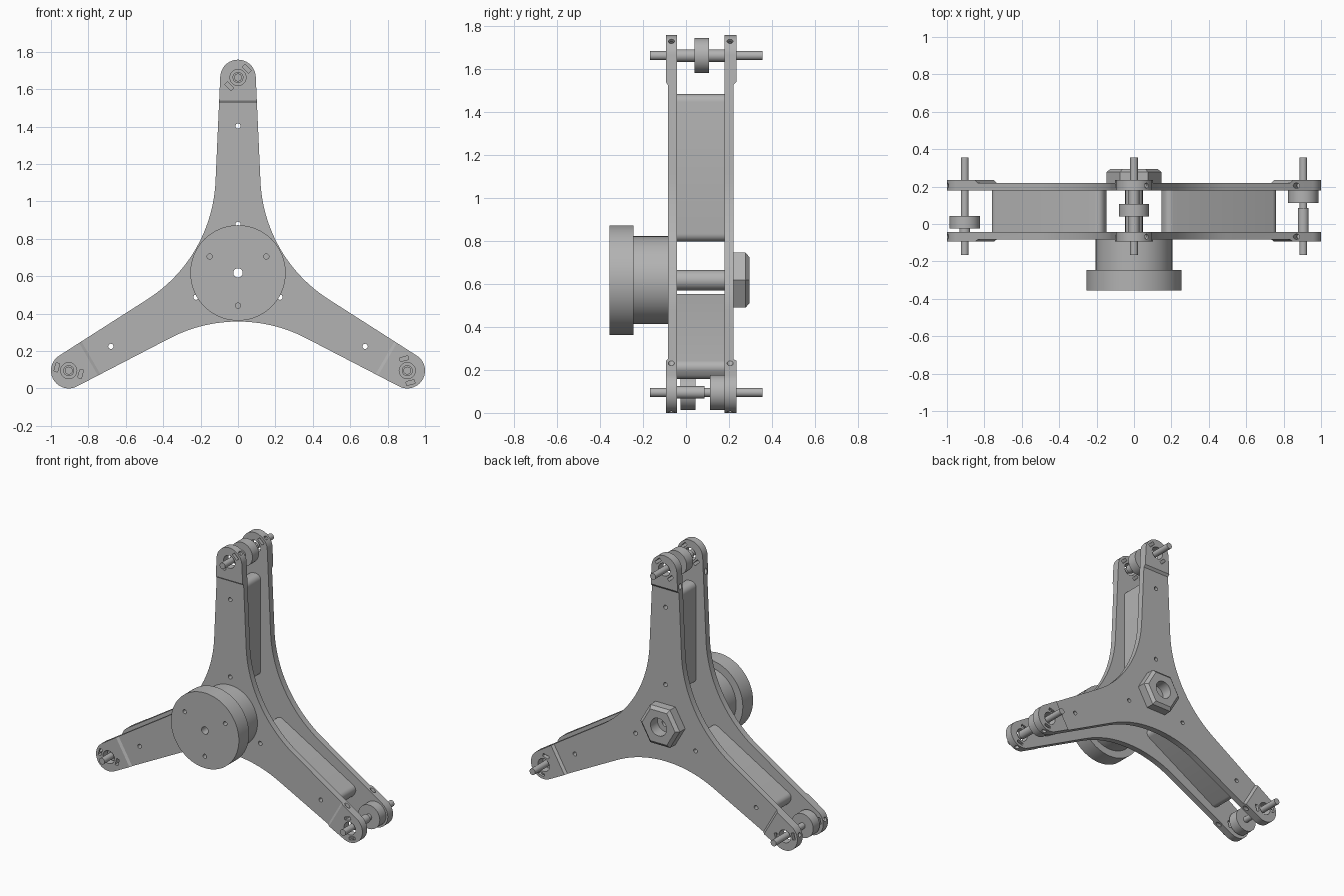
import bpy, bmesh, math
from math import cos, sin, radians, pi
from mathutils import Matrix

cube = bpy.data.objects.get("Cube")
if cube:
    bpy.data.objects.remove(cube, do_unlink=True)

HUB = 0.6175          # height of the hub axis
ARM = 1.045           # hub axis to axle axis
TIP = 0.095           # arm tip radius
TAPER = radians(2.4)
ARMS = {"top": radians(90), "right": radians(210), "left": radians(330)}

metal = bpy.data.materials.new("plain_grey")
metal.use_nodes = True
metal.diffuse_color = (0.45, 0.45, 0.45, 1)
metal.node_tree.nodes["Principled BSDF"].inputs["Base Color"].default_value = (0.45, 0.45, 0.45, 1)


def place(angle, along, side=0.0):
    """Point in the x-z plane, measured along and across an arm."""
    return (along * cos(angle) - side * sin(angle),
            HUB + along * sin(angle) + side * cos(angle))


def arc(cx, cz, r, a0, a1, n):
    return [(cx + r * cos(a0 + (a1 - a0) * i / n), cz + r * sin(a0 + (a1 - a0) * i / n))
            for i in range(n + 1)]


def circle(r, centre=(0, HUB), n=48):
    return arc(*centre, r, 0, 2 * pi, n)[:-1]


def loft(bm, sections):
    """Capped solid through matching x-z outlines at given y positions."""
    rings = [[bm.verts.new((x, y, z)) for x, z in pts] for y, pts in sections]
    faces = [bm.faces.new(rings[0]), bm.faces.new(rings[-1])]
    for a, b in zip(rings, rings[1:]):
        for i in range(len(a)):
            j = (i + 1) % len(a)
            faces.append(bm.faces.new((a[i], a[j], b[j], b[i])))
    bmesh.ops.recalc_face_normals(bm, faces=faces)


def turned(bm, steps, centre=(0, HUB), n=48):
    loft(bm, [(y, circle(r, centre, n)) for y, r in steps])


def finish(bm, name):
    mesh = bpy.data.meshes.new(name)
    bm.to_mesh(mesh)
    bm.free()
    mesh.materials.append(metal)
    ob = bpy.data.objects.new(name, mesh)
    bpy.context.collection.objects.link(ob)
    return ob


def select(ob):
    bpy.ops.object.select_all(action='DESELECT')
    ob.select_set(True)
    bpy.context.view_layer.objects.active = ob


def cut(ob, *cutters):
    select(ob)
    for cutter in cutters:
        mod = ob.modifiers.new("cut", 'BOOLEAN')
        mod.operation, mod.solver, mod.object = 'DIFFERENCE', 'EXACT', cutter
        bpy.ops.object.modifier_apply(modifier=mod.name)


def smooth(ob):
    select(ob)
    bpy.ops.object.shade_smooth_by_angle(angle=radians(30))


# Cutters: bolt holes, axle holes, clamp slots, set-screw holes
bolts, bores, slots, screws = (bmesh.new() for _ in range(4))
turned(bores, [(-1, 0.025), (1, 0.025)], n=24)
for a in ARMS.values():
    for r in (0.26, 0.785):
        turned(bolts, [(-0.2, 0.014), (1, 0.014)], place(a, r), 16)
    turned(bores, [(-1, 0.043), (1, 0.043)], place(a, ARM), 32)
    pivot = (Matrix.Translation((0, 0, HUB)) @ Matrix.Rotation(-a, 4, 'Y')
             @ Matrix.Translation((ARM, 0, 0)) @ Matrix.Rotation(radians(45), 4, 'Y'))
    for s in (-1, 1):
        bmesh.ops.create_cube(slots, size=1, matrix=pivot @ Matrix.Translation((s * 0.066, 0, 0))
                              @ Matrix.Diagonal((0.02, 2, 0.046, 1)))
        for y in (-0.068, 0.205):
            bmesh.ops.create_cone(screws, cap_ends=True, segments=16, radius1=0.014, radius2=0.014,
                                  depth=0.12, matrix=pivot @ Matrix.Translation((s * 0.12, y, 0))
                                  @ Matrix.Rotation(pi / 2, 4, 'Y'))
bolts, bores = finish(bolts, "bolt_cutter"), finish(bores, "bore_cutter")
slots, screws = finish(slots, "slot_cutter"), finish(screws, "screw_cutter")
helpers = [bolts, bores, slots, screws]

# Three-armed outline: tip arcs joined by wide concave fillets
outline = []
for a in ARMS.values():
    half = pi / 2 - TAPER
    outline += arc(*place(a, ARM), TIP, a - half, a + half, 24)
    gap = a + pi / 3
    bend = pi / 6 - TAPER
    outline += arc(*place(gap, 1.05), 0.79, gap + pi + bend, gap + pi - bend, 24)


def triangle(apothem):
    return [place(a + pi / 3, 2 * apothem) for a in ARMS.values()]


# Side plates, relieved so that the arm tips stand proud
for name, inner, face, proud in (("front_plate", -0.043, -0.084, -0.094),
                                 ("back_plate", 0.178, 0.220, 0.234)):
    bm = bmesh.new()
    loft(bm, [(inner, outline), (proud, outline)])
    plate = finish(bm, name)
    bm = bmesh.new()
    out = proud - face
    loft(bm, [(face, triangle(0.908)), (proud, triangle(0.923)), (proud + out, triangle(0.923))])
    relief = finish(bm, name + "_relief_cutter")
    helpers.append(relief)
    cut(plate, relief, bolts, bores, slots, screws)
    smooth(plate)

# Rounded spacer blocks between the plates
for name, a in ARMS.items():
    bm = bmesh.new()
    h, r, start, end = 0.046, 0.036, 0.18, 0.866
    pts = []
    for i, (u, v) in enumerate(((end - r, h - r), (start + r, h - r),
                                (start + r, r - h), (end - r, r - h))):
        pts += arc(*place(a, u, v), r, a + i * pi / 2, a + (i + 1) * pi / 2, 6)
    loft(bm, [(-0.043, pts), (0.178, pts)])
    block = finish(bm, name + "_spacer_block")
    cut(block, bolts)
    smooth(block)

# Axles, rollers and their sleeves
for name, wheel, sleeves in (("top", (0.040, 0.108), [(-0.043, 0.040), (0.108, 0.178)]),
                             ("left", (0.112, 0.178), [(-0.043, 0.085)]),
                             ("right", (-0.025, 0.044), [(-0.043, -0.025)])):
    centre = place(ARMS[name], ARM)
    bm = bmesh.new()
    turned(bm, [(-0.167, 0.021), (0.355, 0.021)], centre, 24)
    for y0, y1 in sleeves:
        turned(bm, [(y0, 0.029), (y1, 0.029)], centre, 32)
    smooth(finish(bm, name + "_axle"))
    bm = bmesh.new()
    turned(bm, [(wheel[0], 0.081), (wheel[1], 0.081)], centre)
    smooth(finish(bm, name + "_roller"))

# Hub drum with its wider front disc
bm = bmesh.new()
turned(bm, [(-0.355, 0.255), (-0.245, 0.255), (-0.245, 0.205), (-0.084, 0.205)], n=80)
drum = finish(bm, "hub_drum")
bm = bmesh.new()
for deg in (30, 150, 270):
    turned(bm, [(-0.5, 0.014), (-0.25, 0.014)], place(radians(deg), 0.175), 16)
drum_holes = finish(bm, "drum_hole_cutter")
helpers.append(drum_holes)
cut(drum, bores, drum_holes)
smooth(drum)

# Hollow centre tube
bm = bmesh.new()
turned(bm, [(-0.043, 0.047), (0.178, 0.047)])
tube = finish(bm, "centre_tube")
cut(tube, bores)
smooth(tube)

# Hexagonal nut on the back, with a chamfered rim and a wide bore
bm = bmesh.new()
loft(bm, [(y, circle(r, n=6)) for y, r in ((0.22, 0.148), (0.277, 0.148), (0.295, 0.124))])
nut = finish(bm, "back_nut")
bm = bmesh.new()
turned(bm, [(0.1, 0.06), (0.5, 0.06)])
nut_bore = finish(bm, "nut_bore_cutter")
helpers.append(nut_bore)
cut(nut, nut_bore)
smooth(nut)

for ob in helpers:
    bpy.data.objects.remove(ob, do_unlink=True)
